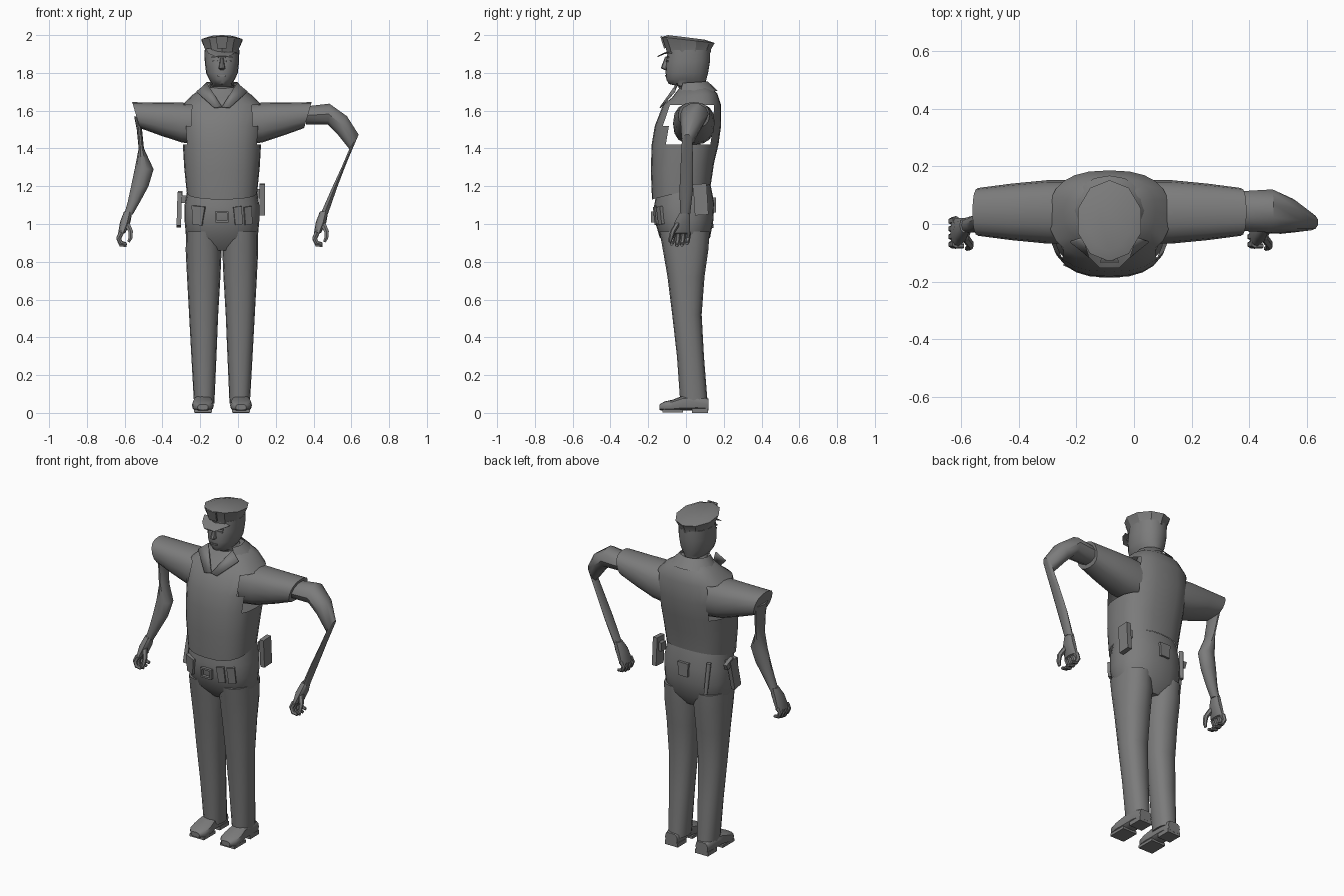
import bpy, bmesh, math
from mathutils import Vector as V

CX = -0.085  # body centre line
grey = bpy.data.materials.new("uniform grey")
grey.diffuse_color = (0.2, 0.2, 0.2, 1)


def finish(name, bm, angle=40):
    bmesh.ops.recalc_face_normals(bm, faces=bm.faces)
    me = bpy.data.meshes.new(name)
    bm.to_mesh(me)
    bm.free()
    me.materials.append(grey)
    ob = bpy.data.objects.new(name, me)
    bpy.context.collection.objects.link(ob)
    bpy.ops.object.select_all(action='DESELECT')
    ob.select_set(True)
    bpy.context.view_layer.objects.active = ob
    bpy.ops.object.shade_smooth_by_angle(angle=math.radians(angle))
    return ob


def loft(name, rings, n=16, power=2.0, caps=(True, True), keep=None, angle=40, turn=0.0):
    """Skin through rings given as (centre, axis u, axis v)."""
    bm = bmesh.new()
    loops = []
    for c, u, v in rings:
        loop = []
        for i in range(n):
            a = 2 * math.pi * (i + turn) / n
            ca, sa = math.cos(a), math.sin(a)
            fu = math.copysign(abs(ca) ** (2 / power), ca)
            fv = math.copysign(abs(sa) ** (2 / power), sa)
            loop.append(bm.verts.new(V(c) + V(u) * fu + V(v) * fv))
        loops.append(loop)
    for a, b in zip(loops, loops[1:]):
        for i in range(n):
            j = (i + 1) % n
            bm.faces.new((a[i], a[j], b[j], b[i]))
    if caps[0]:
        bm.faces.new(loops[0])
    if caps[1]:
        bm.faces.new(loops[-1])
    if keep:
        bad = [f for f in bm.faces if not keep(f.calc_center_median())]
        bmesh.ops.delete(bm, geom=bad, context='FACES')
    return finish(name, bm, angle)


def level(z, rx, yf, yb, tilt=0.0, x=CX):
    """Horizontal ring from its half width and its front and back y."""
    return ((x, (yf + yb) / 2, z), (rx, 0, 0), (0, (yb - yf) / 2, tilt))


def box(name, c, size, rot=(0, 0, 0), taper=1.0):
    bm = bmesh.new()
    bmesh.ops.create_cube(bm, size=1)
    for v in bm.verts:
        if v.co.z < 0:
            v.co.x *= taper
        v.co = V((v.co.x * size[0], v.co.y * size[1], v.co.z * size[2]))
    ob = finish(name, bm)
    ob.location, ob.rotation_euler = c, rot
    return ob


def tube(name, pts, radii, n=6):
    rings = []
    for i, p in enumerate(pts):
        d = (V(pts[min(i + 1, len(pts) - 1)]) - V(pts[max(i - 1, 0)])).normalized()
        u = V((0, 1, 0))
        w = d.cross(u).normalized()
        rings.append((p, u * radii[i], w * radii[i]))
    return loft(name, rings, n, angle=50)


def sheet(name, pts):
    bm = bmesh.new()
    bm.faces.new([bm.verts.new(p) for p in pts])
    ob = finish(name, bm)
    m = ob.modifiers.new("thickness", 'SOLIDIFY')
    m.thickness, m.offset = 0.008, 0
    return ob


# shirt with open armholes
loft("shirt", [level(1.17, .187, -.18, .132, .04), level(1.30, .200, -.186, .148, .02),
               level(1.42, .207, -.182, .172), level(1.52, .215, -.165, .186),
               level(1.63, .210, -.122, .186), level(1.68, .160, -.075, .165, .012),
               level(1.73, .085, -.035, .115, .01)],
     n=24, power=2.5, caps=(False, True),
     keep=lambda c: not (1.42 < c.z < 1.63 and abs(c.x - CX) > .15 and abs(c.y - .035) < .13))

# trousers and hips
loft("hips", [level(.86, .13, -.08, .08), level(.93, .190, -.14, .128), level(1.02, .198, -.166, .145),
              level(1.10, .198, -.170, .150, .01), level(1.19, .182, -.155, .130, .02)], n=24, power=2.3)

for s, side in ((-1, "left"), (1, "right")):
    def leg(z, i, o, yf, yb):
        return level(z, (o - i) / 2, yf, yb, 0, CX + s * (i + o) / 2)
    loft(side + "_trouser_leg", [leg(.05, .040, .148, -.03, .115), leg(.30, .029, .162, -.048, .095),
                                 leg(.52, .020, .174, -.073, .083), leg(.72, .008, .185, -.098, .098),
                                 leg(.86, .002, .192, -.122, .118), leg(.96, .01, .19, -.14, .125)],
         n=16, power=2.3)

    # shoe: upper, sole and heel lofted from heel to toe
    x = CX + s * .097

    def section(y, w, z0, z1):
        return ((x + s * .004, y, (z0 + z1) / 2), (w, 0, 0), (0, 0, (z1 - z0) / 2))
    loft(side + "_shoe", [section(.118, .040, .012, .075), section(.06, .050, .012, .095),
                          section(-.02, .050, .012, .09), section(-.07, .058, .010, .070),
                          section(-.115, .052, .010, .060), section(-.14, .028, .015, .045)],
         n=12, power=3)
    box(side + "_shoe_heel", (x + s * .003, .075, .012), (.085, .085, .024))
    box(side + "_shoe_sole", (x + s * .004, -.07, .01), (.095, .11, .016))

    # short sleeve
    def cuff(d, ry, z0, z1, lean=0.0, y=.042):
        return ((CX + s * d, y, (z0 + z1) / 2), (0, ry, 0), (s * lean, 0, (z1 - z0) / 2))
    loft(side + "_sleeve", [cuff(.13, .11, 1.42, 1.635), cuff(.215, .11, 1.432, 1.643),
                            cuff(.34, .098, 1.47, 1.643, .01), cuff(.455, .083, 1.508, 1.645, .02)],
         n=16, power=2.4)

    # collar flap
    sheet(side + "_collar_flap", [(CX + s * .08, -.045, 1.745), (CX, -.132, 1.62),
                                  (CX + s * .04, -.137, 1.615), (CX + s * .135, -.062, 1.70)])

# collar around the back of the neck
loft("collar", [level(1.75, .083, -.04, .115, .005), level(1.69, .135, -.07, .168, .015)], n=16,
     caps=(False, False), keep=lambda c: c.y > -.03)

# bare arms
loft("right_arm", [((.36, .045, 1.575), (0, .068, 0), (0, 0, .05)),
                   ((.48, .045, 1.582), (0, .075, 0), (.004, 0, .058)),
                   ((.55, .03, 1.525), (0, .058, 0), (.028, 0, .048)),
                   ((.614, .006, 1.435), (0, .028, 0), (.026, 0, .040)),
                   ((.565, .005, 1.32), (0, .033, 0), (.012, 0, .008)),
                   ((.51, .002, 1.19), (0, .036, 0), (.018, 0, .01)),
                   ((.455, -.005, 1.05), (0, .027, 0), (.023, 0, .006))], n=10)
loft("left_arm", [((-.53, .045, 1.57), (.02, 0, 0), (0, .06, 0)),
                  ((-.522, .043, 1.50), (.014, 0, 0), (0, .05, 0)),
                  ((-.512, .03, 1.40), (.014, 0, 0), (0, .044, 0)),
                  ((-.497, .018, 1.29), (.05, 0, 0), (0, .038, 0)),
                  ((-.520, .01, 1.20), (.046, 0, 0), (0, .035, 0)),
                  ((-.550, .0, 1.12), (.033, 0, 0), (0, .03, 0)),
                  ((-.580, -.005, 1.05), (.023, 0, 0), (0, .027, 0))], n=10)

# hands with curled fingers
for side, hx in (("right", .455), ("left", -.582)):
    loft(side + "_palm", [((hx, -.005, 1.065), (.022, 0, 0), (0, .026, 0)),
                          ((hx - .015, -.02, 1.01), (.028, 0, 0), (0, .042, 0)),
                          ((hx - .035, -.028, .945), (.020, 0, .008), (0, .050, 0))], n=10, power=2.5)
    for k in range(4):
        y = -.068 + .027 * k
        dz = .008 * abs(k - 1.3)
        tube(f"{side}_finger_{k + 1}", [(hx - .035, y, .955), (hx - .050, y - .003, .915 + dz),
                                        (hx - .038, y - .006, .888 + dz), (hx - .008, y - .008, .882 + dz)],
             (.015, .0135, .012, .008))
    tube(side + "_thumb", [(hx - .005, -.045, 1.0), (hx + .014, -.07, .96), (hx + .012, -.08, .925),
                           (hx + .002, -.085, .905)], (.016, .014, .012, .008))

# head, nose and face details
loft("head", [level(1.68, .066, -.03, .10), level(1.728, .064, -.04, .10), level(1.742, .050, -.092, .103),
              level(1.765, .068, -.104, .108), level(1.80, .084, -.108, .117), level(1.86, .091, -.106, .127),
              level(1.92, .092, -.095, .128)], n=20, power=2.2)
loft("nose", [level(1.882, .008, -.112, -.09), level(1.84, .014, -.128, -.09), level(1.825, .018, -.134, -.09),
              level(1.816, .010, -.115, -.09)], n=8)
box("mouth", (CX, -.107, 1.785), (.045, .008, .008))
for s, side in ((-1, "left"), (1, "right")):
    box(side + "_eye", (CX + s * .036, -.099, 1.862), (.028, .008, .009), (0, 0, s * .25))
    box(side + "_brow", (CX + s * .036, -.099, 1.882), (.038, .009, .007), (0, 0, s * .25))

# peaked cap
loft("cap", [level(1.902, .092, -.10, .130, .002), level(1.928, .095, -.106, .134, 0),
             level(1.974, .114, -.130, .152, -.016), level(1.988, .075, -.095, .100, -.012)],
     n=10, angle=25, turn=.5)
loft("cap_peak", [((CX, -.075, 1.916), (.085, 0, -.012), (0, 0, .005)),
                  ((CX, -.115, 1.903), (.072, 0, 0), (0, 0, .004)),
                  ((CX, -.152, 1.886), (.034, 0, 0), (0, 0, .003))], n=8)
box("cap_badge", (CX, -.122, 1.962), (.062, .009, .066), (.3, 0, 0), .8)

# belt kit: buckle frame, front pouches, radio, holster, back pouch and baton
for dx in (-.031, .031):
    box("buckle_side", (CX + dx, -.176, 1.038), (.010, .018, .056))
for dz in (-.024, .024):
    box("buckle_bar", (CX, -.176, 1.038 + dz), (.068, .018, .010))
box("left_front_pouch", (CX - .125, -.142, 1.045), (.075, .022, .10), (.08, .1, -.38), .7)
box("right_front_pouch_1", (CX + .085, -.157, 1.045), (.045, .018, .095), (.08, -.1, .22), .9)
box("right_front_pouch_2", (CX + .137, -.135, 1.045), (.045, .018, .095), (.08, -.1, .45), .9)
box("radio", (.129, .078, 1.13), (.028, .072, .165), (.06, 0, 0))
box("radio_clip", (.108, .078, 1.16), (.03, .04, .05))
box("holster", (-.311, -.01, 1.075), (.024, .062, .18), (-.2, .03, 0))
box("pistol_grip", (-.306, .03, 1.145), (.022, .07, .035), (-.4, 0, 0))
box("holster_loop", (-.287, 0, 1.13), (.04, .04, .04))
box("back_pouch", (CX - .005, .150, 1.10), (.07, .018, .08), (0, 0, 0), .85)
tube("baton", [(-.235, .118, 1.16), (-.225, .135, .98)], (.013, .011), 8)
